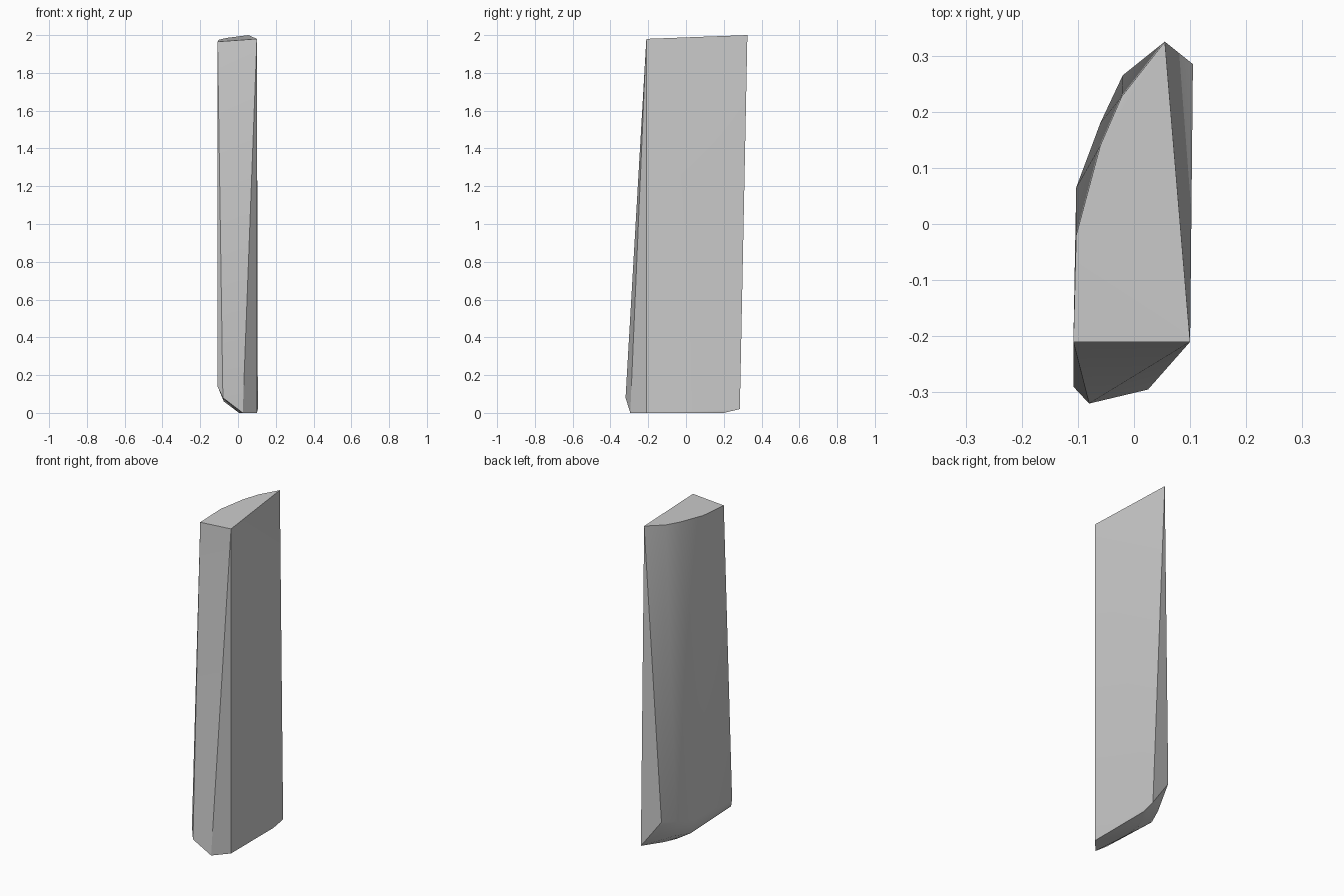
import bpy
import bmesh
import math

cube = bpy.data.objects.get("Cube")
if cube:
    bpy.data.objects.remove(cube)

# Plain grey material
grey = bpy.data.materials.new("plain_grey")
grey.use_nodes = True
colour = (0.6, 0.6, 0.6, 1)
grey.diffuse_color = colour
grey.node_tree.nodes["Principled BSDF"].inputs["Base Color"].default_value = colour

# Sloping top outline
top = [(.1, -.21, 1.98), (-.108, -.21, 1.965), (-.103, -.02, 1.975),
       (-.06, .14, 1.985), (-.022, .227, 1.99), (.055, .325, 2)]
# Lower end of the curved side
side_end = [(-.108, -.29, .14), (-.103, .065, .15), (-.06, .18, .17),
            (-.02, .265, .19), (.105, .285, .02)]
# Rounded lower edge
round_edge = [(-.08, -.32, .08), (-.075, .06, .06), (-.035, .16, .07),
              (.015, .24, .09)]
# Flat underside
underside = [(.1, -.21, 0), (.025, -.295, 0), (.005, -.05, 0),
             (.02, .06, 0), (.05, .13, 0), (.1, .2, 0)]

# Wrap the outlines into one solid block
bm = bmesh.new()
for point in top + side_end + round_edge + underside:
    bm.verts.new(point)
bmesh.ops.convex_hull(bm, input=bm.verts)
loose = [v for v in bm.verts if not v.link_faces]
bmesh.ops.delete(bm, geom=loose, context='VERTS')
bmesh.ops.dissolve_limit(bm, angle_limit=math.radians(0.5),
                         verts=bm.verts, edges=bm.edges)
bmesh.ops.recalc_face_normals(bm, faces=bm.faces)
mesh = bpy.data.meshes.new("tapered_block")
bm.to_mesh(mesh)
bm.free()

block = bpy.data.objects.new("tapered_block", mesh)
bpy.context.collection.objects.link(block)
mesh.materials.append(grey)
bpy.context.view_layer.objects.active = block
block.select_set(True)
bpy.ops.object.shade_smooth_by_angle(angle=math.radians(30))
